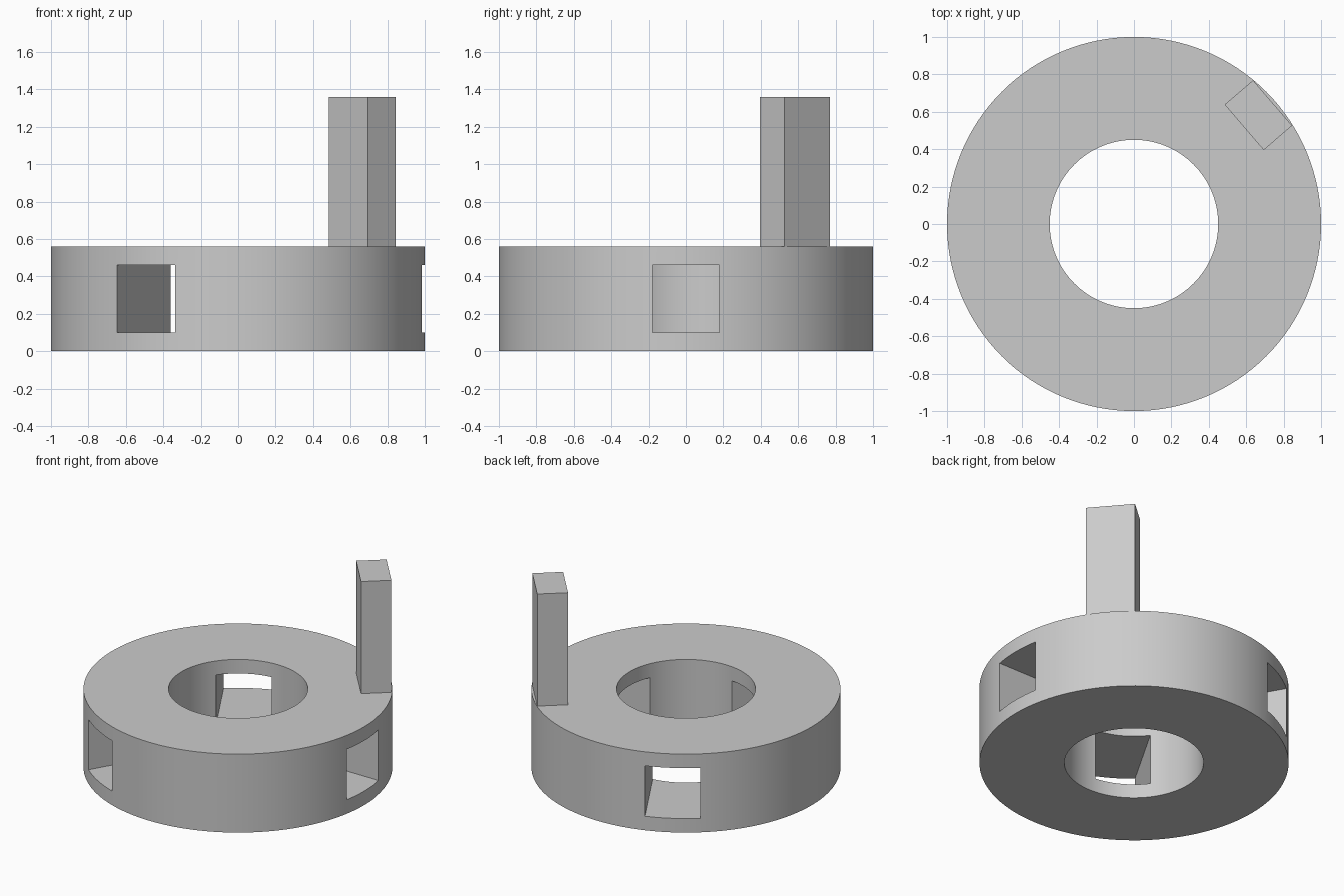
import bpy
import bmesh
from math import radians, tau
from mathutils import Matrix, Vector

cube = bpy.data.objects.get("Cube")
if cube:
    bpy.data.objects.remove(cube, do_unlink=True)

OUTER, INNER, HEIGHT = 1.0, 0.45, 0.56
WINDOW = 0.36

grey = bpy.data.materials.new("plain grey")
grey.use_nodes = True
grey.diffuse_color = (0.6, 0.6, 0.6, 1)
grey.node_tree.nodes["Principled BSDF"].inputs["Base Color"].default_value = (0.6, 0.6, 0.6, 1)


def finish(name, bm):
    bmesh.ops.recalc_face_normals(bm, faces=bm.faces)
    mesh = bpy.data.meshes.new(name)
    bm.to_mesh(mesh)
    bm.free()
    mesh.materials.append(grey)
    obj = bpy.data.objects.new(name, mesh)
    bpy.context.collection.objects.link(obj)
    return obj


def box(name, size, centre, angle=0.0):
    """Box of a given size, placed at centre and turned about z."""
    bm = bmesh.new()
    place = (Matrix.Translation(centre) @ Matrix.Rotation(angle, 4, "Z")
             @ Matrix.Diagonal((*size, 1)))
    bmesh.ops.create_cube(bm, size=1, matrix=place)
    return finish(name, bm)


# Ring body: a rectangular section spun about z
bm = bmesh.new()
section = [(INNER, 0), (OUTER, 0), (OUTER, HEIGHT), (INNER, HEIGHT)]
verts = [bm.verts.new((r, 0, z)) for r, z in section]
edges = [bm.edges.new((verts[i], verts[(i + 1) % 4])) for i in range(4)]
bmesh.ops.spin(bm, geom=verts + edges, cent=(0, 0, 0), axis=(0, 0, 1),
               angle=tau, steps=128, use_merge=True)
bmesh.ops.remove_doubles(bm, verts=bm.verts, dist=0.0001)
ring = finish("ring_body", bm)

# Three square windows cut radially through the wall
bpy.context.view_layer.objects.active = ring
ring.select_set(True)
for i in range(3):
    angle = i * tau / 3
    centre = Matrix.Rotation(angle, 3, "Z") @ Vector((0.75, 0, HEIGHT / 2))
    cutter = box("window_cutter", (1.0, WINDOW, WINDOW), centre, angle)
    cutter.hide_render = True
    cut = ring.modifiers.new("window", "BOOLEAN")
    cut.operation = "DIFFERENCE"
    cut.solver = "EXACT"
    cut.object = cutter
    bpy.ops.object.modifier_apply(modifier=cut.name)
    bpy.data.objects.remove(cutter, do_unlink=True)
bpy.ops.object.shade_smooth_by_angle(angle=radians(30))

# Upright post standing at the rim
post_top, post_base = 1.36, 0.5
box("post", (0.2, 0.32, post_top - post_base),
    (0.665, 0.582, (post_top + post_base) / 2), radians(40.7))
